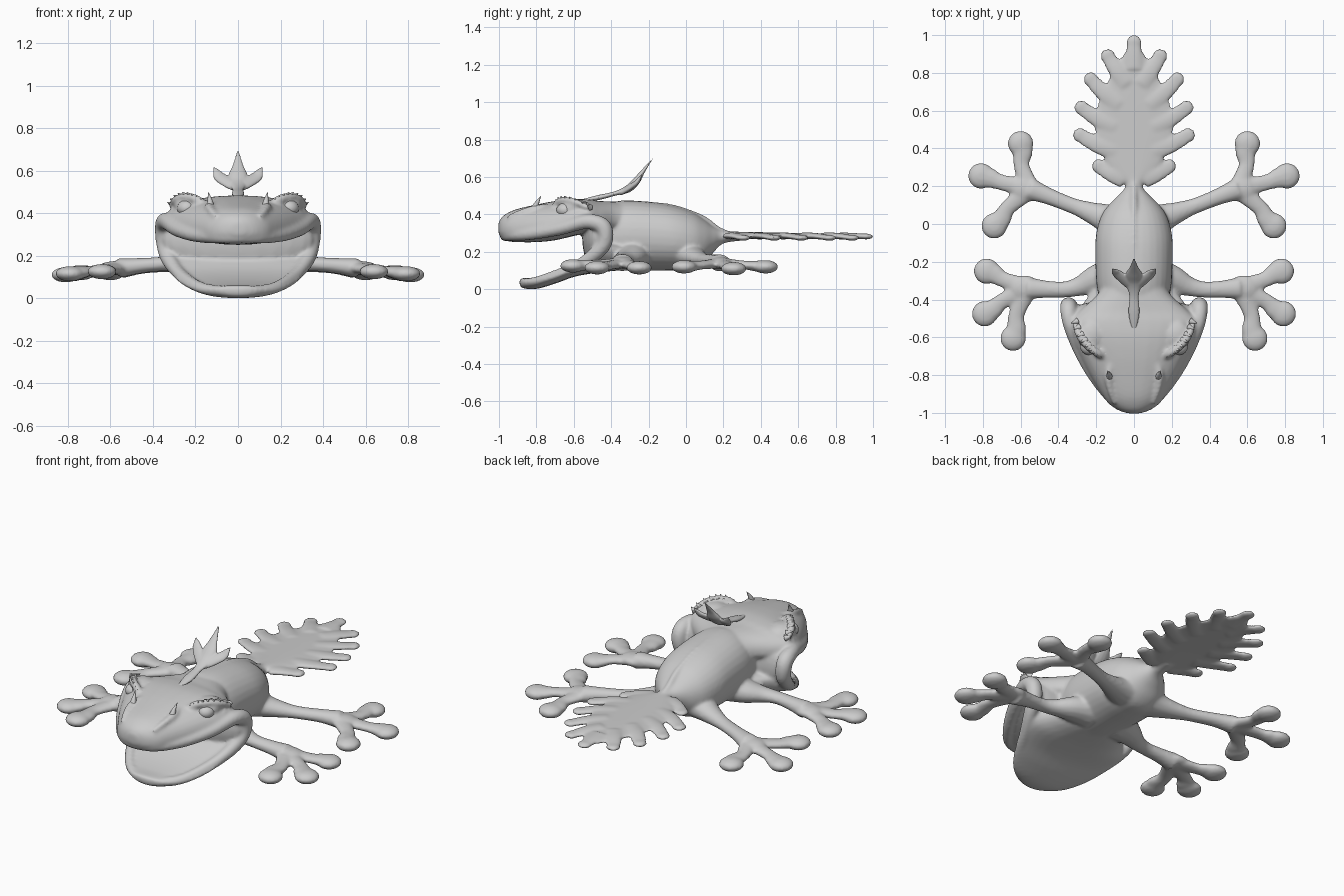
import bpy, bmesh, math
from mathutils import Vector, Matrix


def spline(pts, n=6):
    """Catmull-Rom through tuples of any length."""
    pts = [tuple(p) for p in pts]
    out = []
    for i in range(len(pts) - 1):
        a, b, c, d = pts[max(i - 1, 0)], pts[i], pts[i + 1], pts[min(i + 2, len(pts) - 1)]
        for k in range(n):
            t = k / n
            out.append([0.5 * (2 * q + (r - p) * t + (2 * p - 5 * q + 4 * r - s) * t * t
                               + (3 * q - p - 3 * r + s) * t ** 3) for p, q, r, s in zip(a, b, c, d)])
    return out + [list(pts[-1])]


def skin_rings(bm, rings):
    rings = [[bm.verts.new(p) for p in r] for r in rings]
    n = len(rings[0])
    for a, b in zip(rings, rings[1:]):
        for i in range(n):
            bm.faces.new((a[i], a[(i + 1) % n], b[(i + 1) % n], b[i]))
    bm.faces.new(rings[0][::-1])
    bm.faces.new(rings[-1])


def loft(bm, sections, low=0.5, power=1.0, n=32):
    """Sections along y: (y, half width, top z, bottom z); low = height of widest point."""
    rings = []
    for y, w, zt, zb in spline(sections):
        zc = zb + low * (zt - zb)
        ring = []
        for i in range(n):
            c, s = math.cos(2 * math.pi * i / n), math.sin(2 * math.pi * i / n)
            h = zt - zc if s > 0 else zc - zb
            ring.append((w * math.copysign(abs(c) ** power, c), y,
                         zc + h * math.copysign(abs(s) ** power, s)))
        rings.append(ring)
    skin_rings(bm, rings)


def tube(bm, pts, flat=1.0, ref=(0, 0, 1), centre=None, n=14):
    """Tapered tube through (x, y, z, radius), squashed by flat along ref."""
    path = spline(pts)
    pos = [Vector(p[:3]) for p in path]
    rings = []
    for i, p in enumerate(pos):
        t = (pos[min(i + 1, len(pos) - 1)] - pos[max(i - 1, 0)]).normalized()
        side = t.cross(p - Vector(centre) if centre else Vector(ref)).normalized()
        up = side.cross(t)
        r = max(path[i][3], 0.001)
        rings.append([p + side * r * math.cos(a) + up * r * flat * math.sin(a)
                      for a in (2 * math.pi * k / n for k in range(n))])
    skin_rings(bm, rings)


def ball(bm, c, r):
    bmesh.ops.create_uvsphere(bm, u_segments=24, v_segments=16, radius=1,
                              matrix=Matrix.Translation(c) @ Matrix.Diagonal((*r, 1)))


def mir(pts, s):
    return [(p[0] * s, *p[1:]) for p in pts]


def finish(bm, name, voxel=None, smooth=0):
    bmesh.ops.recalc_face_normals(bm, faces=bm.faces)
    me = bpy.data.meshes.new(name)
    bm.to_mesh(me)
    bm.free()
    me.polygons.foreach_set("use_smooth", [True] * len(me.polygons))
    ob = bpy.data.objects.new(name, me)
    bpy.context.collection.objects.link(ob)
    if voxel:
        m = ob.modifiers.new("fuse", 'REMESH')
        m.mode, m.voxel_size, m.use_smooth_shade = 'VOXEL', voxel, True
        m = ob.modifiers.new("soften", 'SMOOTH')
        m.factor, m.iterations = 0.5, smooth
    return ob


# Trunk, upper head, lower jaw
bm = bmesh.new()
loft(bm, [(-.52, .17, .43, .13), (-.4, .185, .465, .105), (-.3, .20, .475, .10), (-.15, .205, .462, .10),
          (-.05, .20, .442, .10), (.04, .175, .41, .105), (.1, .135, .372, .14), (.15, .085, .335, .2),
          (.2, .045, .315, .245), (.3, .035, .305, .26)], power=.93)
loft(bm, [(-1.003, .03, .355, .30), (-.985, .085, .385, .275), (-.95, .135, .41, .257), (-.9, .172, .43, .252),
          (-.8, .233, .453, .252), (-.7, .285, .472, .262), (-.6, .33, .483, .285), (-.52, .345, .48, .30),
          (-.46, .29, .472, .30), (-.38, .20, .468, .30), (-.3, .15, .46, .30)], low=.35, power=.9)
loft(bm, [(-.89, .03, .055, .02), (-.87, .10, .06, .005), (-.8, .19, .064, .002), (-.7, .262, .09, .03),
          (-.6, .31, .135, .066), (-.5, .335, .21, .085), (-.42, .27, .25, .095), (-.3, .18, .25, .105)],
     low=.7, power=.85)
ball(bm, (0, -.475, .275), (.36, .08, .17))            # back of the mouth

# Lip running round the whole mouth
half = [(0, -.965, .288, .031), (.1, -.935, .288, .031), (.2, -.82, .297, .033), (.285, -.67, .325, .036),
        (.337, -.53, .362, .04), (.347, -.445, .335, .045), (.342, -.435, .255, .043), (.325, -.49, .185, .038),
        (.275, -.6, .115, .03), (.185, -.76, .055, .026), (.09, -.84, .036, .024), (0, -.863, .032, .024)]
back = mir(half, -1)[::-1]
tube(bm, half + back[1:] + half[1:2], centre=(0, -.5, .2))

# Limbs: arm path, palm, then toe ends
legs = [([(.1, -.28, .19, .11), (.2, -.295, .175, .08), (.29, -.33, .165, .053), (.37, -.347, .16, .043),
          (.47, -.345, .152, .047), (.56, -.34, .142, .06)],
         [(.78, -.25, .115), (.79, -.475, .115), (.64, -.605, .125)]),
        ([(.06, .0, .2, .12), (.16, .035, .175, .075), (.28, .08, .16, .047), (.36, .11, .155, .042),
          (.46, .15, .15, .046), (.55, .185, .14, .06)],
         [(.6, .425, .12), (.81, .255, .11), (.74, -.01, .12)])]
for s in (1, -1):
    for arm, toes in legs:
        tube(bm, mir(arm, s), flat=.8)
        palm = Vector(arm[-1][:3])
        ball(bm, ((palm.x + .02) * s, palm.y, palm.z), (.08, .07, .032))
        for e in toes:
            mid = palm.lerp(Vector(e), .5)
            mid.x += .02
            tube(bm, mir([(*palm, .055), (*mid, .043), (*palm.lerp(Vector(e), .8), .054), (*e, .064)], s), flat=.55)
            ball(bm, (e[0] * s, e[1], e[2]), (.069, .069, .036))

# Leaf tail: flat blade, lobes and midrib
loft(bm, [(.16, .04, .31, .265), (.22, .05, .31, .265), (.28, .12, .308, .266), (.36, .165, .306, .268),
          (.46, .205, .304, .27), (.56, .21, .302, .27), (.66, .19, .3, .27), (.76, .145, .297, .27),
          (.86, .085, .294, .268), (.93, .035, .292, .27)])
lobes = [((.05, .24), (.185, .305)), ((.1, .39), (.285, .47)), ((.1, .515), (.277, .615)),
         ((.08, .63), (.228, .765)), ((.04, .74), (.138, .888)), ((0, .82), (0, .962))]
for s in (1, -1):
    for (x0, y0), (x1, y1) in lobes:
        xm, ym = (x0 + x1) / 2, (y0 + y1) / 2 - x1 * .04
        tip = .275 if x1 else .282
        tube(bm, mir([(x0, y0, .285, .055), (xm, ym, .285, .047), (x1, y1, tip, .039)], s), flat=.36)
        ball(bm, (x1 * s, y1, tip), (.041, .041, .016))
tube(bm, [(0, -.35, .465, .012), (0, -.1, .446, .014), (0, .05, .401, .014), (0, .11, .368, .016),
          (0, .17, .325, .014), (0, .22, .303, .012)])

# Eye sockets, brows and snout ridges
for s in (1, -1):
    ball(bm, (.225 * s, -.59, .435), (.075, .085, .045))
    tube(bm, mir([(.155, -.70, .43, .018), (.19, -.685, .462, .022), (.24, -.65, .475, .021),
                  (.29, -.59, .465, .019), (.315, -.52, .435, .014)], s))
    tube(bm, mir([(.19, -.705, .4, .012), (.235, -.69, .38, .014), (.285, -.635, .388, .014), (.31, -.56, .412, .012)], s))
    tube(bm, mir([(.10, -.95, .38, .014), (.125, -.88, .41, .018), (.135, -.80, .43, .022), (.12, -.73, .445, .012)], s))
finish(bm, "body", .009, 8)

# Eyes
for s, side in ((1, "left"), (-1, "right")):
    bm = bmesh.new()
    ball(bm, (.24 * s, -.643, .423), (.047, .05, .04))
    finish(bm, side + "_eye")

# Three-pronged crest on the back of the head
bm = bmesh.new()
normal = (0, -.75, .6)
tube(bm, [(0, -.56, .475, .012), (0, -.47, .49, .03), (0, -.38, .512, .026), (0, -.31, .537, .045),
          (0, -.265, .58, .045), (0, -.23, .63, .024), (0, -.172, .708, .002)], flat=.45)
for s in (1, -1):
    tube(bm, mir([(0, -.34, .522, .03), (.045, -.30, .545, .032), (.085, -.265, .57, .029),
                  (.1, -.25, .592, .02), (.115, -.235, .618, .003)], s), flat=.45, ref=normal)
finish(bm, "head_crest", .005, 3)

# Small spikes on brows and snout
bm = bmesh.new()
brow = spline([(.17, -.70, .455), (.21, -.68, .48), (.25, -.645, .488), (.29, -.59, .476), (.318, -.52, .445)], 2)
for s in (1, -1):
    for i, p in enumerate(brow):
        d = Vector((.35 + .06 * i, -.25, .75 - .05 * i)).normalized() * .034
        a, b = Vector(p) - d * .6, Vector(p) + d * .5
        tube(bm, mir([(*a, .019), (*b, .001)], s), n=8, ref=(0, 1, 0))
    tube(bm, mir([(.13, -.81, .43, .02), (.133, -.795, .465, .011), (.14, -.775, .498, .001)], s), n=8, ref=(0, 1, 0))
finish(bm, "brow_and_snout_spikes")
